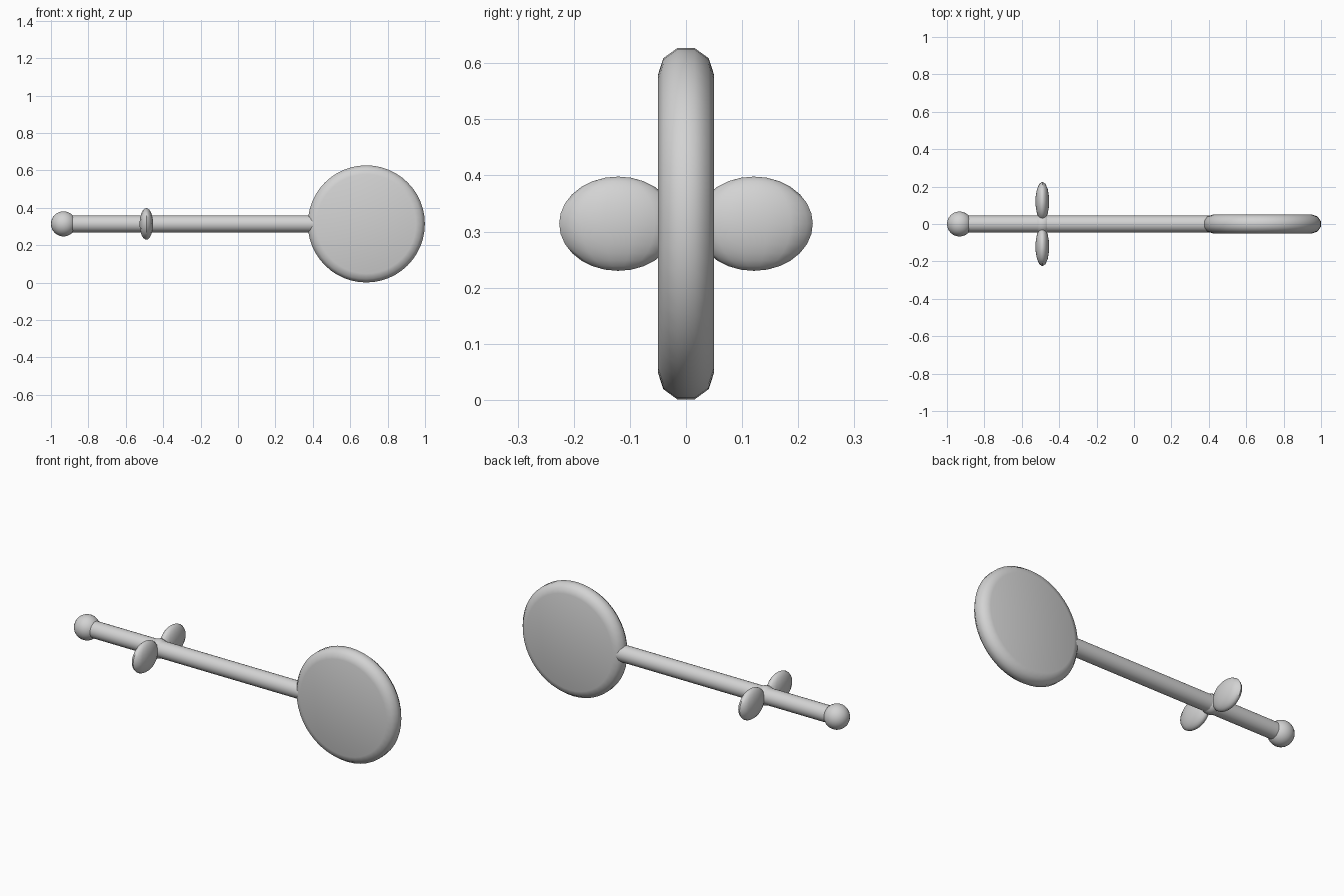
import bpy, bmesh, math
from mathutils import Matrix

if "Cube" in bpy.data.objects:
    bpy.data.objects.remove(bpy.data.objects["Cube"])

Z = 0.314  # height of the main axis

grey = bpy.data.materials.new("plain grey")
grey.diffuse_color = (0.65, 0.65, 0.65, 1)
grey.use_nodes = True
grey.node_tree.nodes["Principled BSDF"].inputs["Base Color"].default_value = grey.diffuse_color


def finish(name, bm, angle=50):
    """Turn a bmesh into a smooth shaded grey object."""
    bmesh.ops.recalc_face_normals(bm, faces=bm.faces)
    mesh = bpy.data.meshes.new(name)
    bm.to_mesh(mesh)
    bm.free()
    mesh.materials.append(grey)
    obj = bpy.data.objects.new(name, mesh)
    bpy.context.collection.objects.link(obj)
    bpy.ops.object.select_all(action='DESELECT')
    obj.select_set(True)
    bpy.context.view_layer.objects.active = obj
    bpy.ops.object.shade_smooth_by_angle(angle=math.radians(angle))
    return obj


def ellipsoid(name, centre, radii, segments=14, rings=14):
    bm = bmesh.new()
    bmesh.ops.create_uvsphere(bm, u_segments=segments, v_segments=rings, radius=1)
    bmesh.ops.transform(bm, verts=bm.verts,
                        matrix=Matrix.Translation(centre) @ Matrix.Diagonal((*radii, 1)))
    return finish(name, bm)


# Handle rod along x, its right end buried in the disc rim
x0, x1 = -0.885, 0.42
bm = bmesh.new()
bmesh.ops.create_cone(bm, cap_ends=True, segments=24, radius1=0.045, radius2=0.045, depth=x1 - x0)
bmesh.ops.transform(bm, verts=bm.verts,
                    matrix=Matrix.Translation(((x0 + x1) / 2, 0, Z)) @ Matrix.Rotation(math.pi / 2, 4, 'Y'))
finish("handle_rod", bm)

# Round disc head: half-round rim profile (radius, y) spun around the y axis
rim = [(0.2655 + 0.05 * math.cos(math.radians(a)), 0.05 * math.sin(math.radians(a)))
       for a in (-90, -54, -18, 18, 54, 90)]
profile = [(0, -0.05)] + rim + [(0, 0.05)]
bm = bmesh.new()
verts = [bm.verts.new((r, y, 0)) for r, y in profile]
edges = [bm.edges.new(pair) for pair in zip(verts, verts[1:])]
bmesh.ops.spin(bm, geom=verts + edges, cent=(0, 0, 0), axis=(0, 1, 0),
               angle=math.tau, steps=48, use_duplicate=False)
bmesh.ops.remove_doubles(bm, verts=bm.verts, dist=1e-4)
bmesh.ops.translate(bm, verts=bm.verts, vec=(0.686, 0, Z))
finish("disc_head", bm)

# Ball at the end of the handle
ellipsoid("end_ball", (-0.933, 0, Z), (0.067, 0.067, 0.067), 24, 16)

# Flattened oval lobes either side of the rod, joined by a small knot
for side, name in ((-1, "front_lobe"), (1, "back_lobe")):
    ellipsoid(name, (-0.49, side * 0.121, Z), (0.037, 0.105, 0.084))
ellipsoid("centre_knot", (-0.49, 0, Z), (0.052, 0.052, 0.052), 16, 12)
